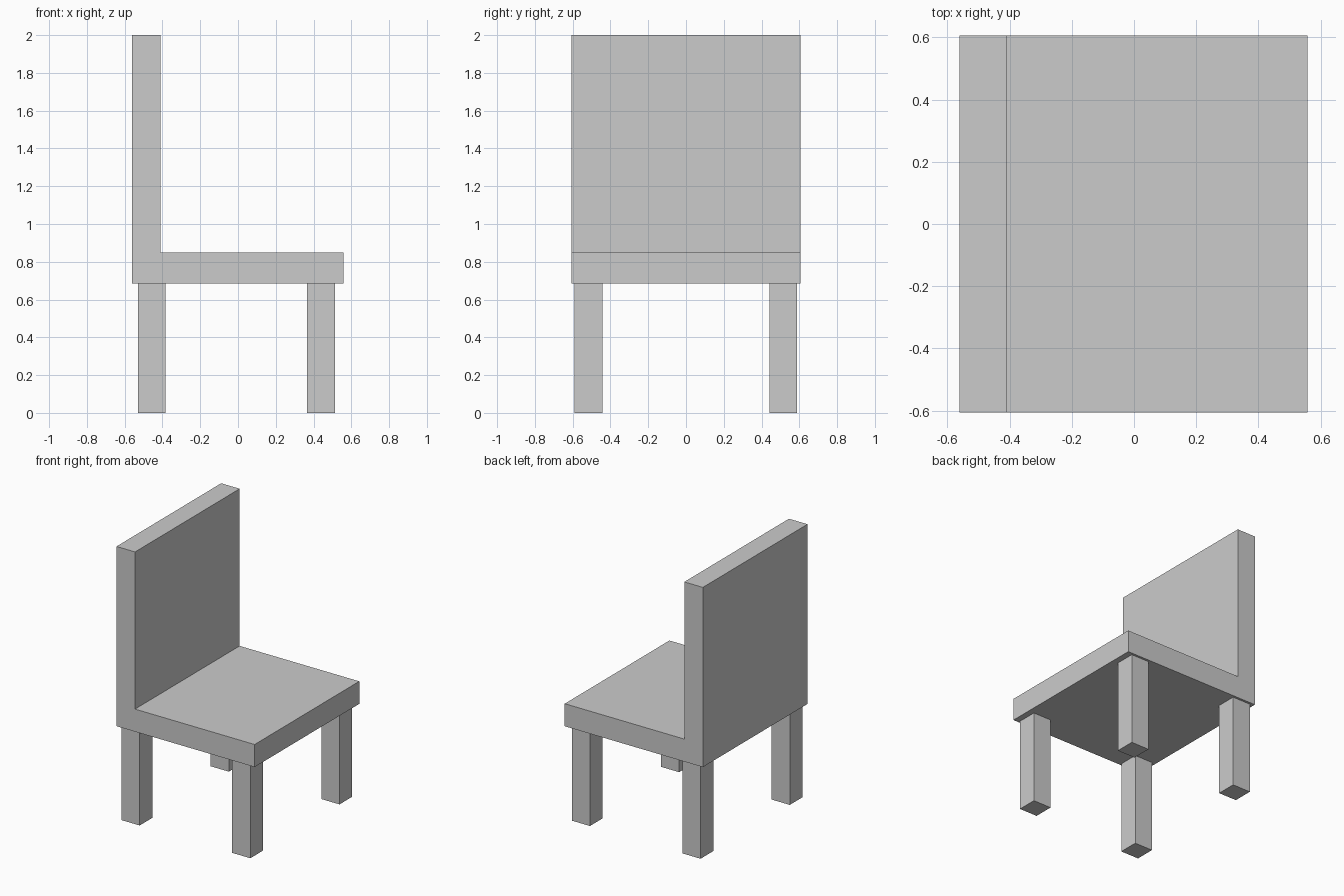
import bpy
import bmesh
from mathutils import Vector

if "Cube" in bpy.data.objects:
    bpy.data.objects.remove(bpy.data.objects["Cube"])

HALF_WIDTH = 0.605
SEAT_BOTTOM = 0.685


def make_object(name, bm):
    bmesh.ops.recalc_face_normals(bm, faces=bm.faces)
    mesh = bpy.data.meshes.new(name)
    bm.to_mesh(mesh)
    bm.free()
    obj = bpy.data.objects.new(name, mesh)
    bpy.context.collection.objects.link(obj)
    return obj


def extrude_profile(name, profile, y0, y1):
    """Extrude an (x, z) outline along y."""
    bm = bmesh.new()
    face = bm.faces.new([bm.verts.new((x, y0, z)) for x, z in profile])
    result = bmesh.ops.extrude_face_region(bm, geom=[face], use_keep_orig=True)
    verts = [v for v in result["geom"] if isinstance(v, bmesh.types.BMVert)]
    bmesh.ops.translate(bm, verts=verts, vec=Vector((0, y1 - y0, 0)))
    return make_object(name, bm)


# Seat and backrest: one L-shaped slab
extrude_profile(
    "seat_and_backrest",
    [(-0.56, SEAT_BOTTOM), (0.558, SEAT_BOTTOM), (0.558, 0.85),
     (-0.41, 0.85), (-0.41, 2.0), (-0.56, 2.0)],
    -HALF_WIDTH, HALF_WIDTH)

# Four square legs
for x_name, x0, x1 in (("rear", -0.53, -0.383), ("front", 0.366, 0.513)):
    for y_name, y0, y1 in (("right", -0.59, -0.443), ("left", 0.441, 0.588)):
        extrude_profile(
            f"{x_name}_{y_name}_leg",
            [(x0, 0), (x1, 0), (x1, SEAT_BOTTOM), (x0, SEAT_BOTTOM)], y0, y1)
